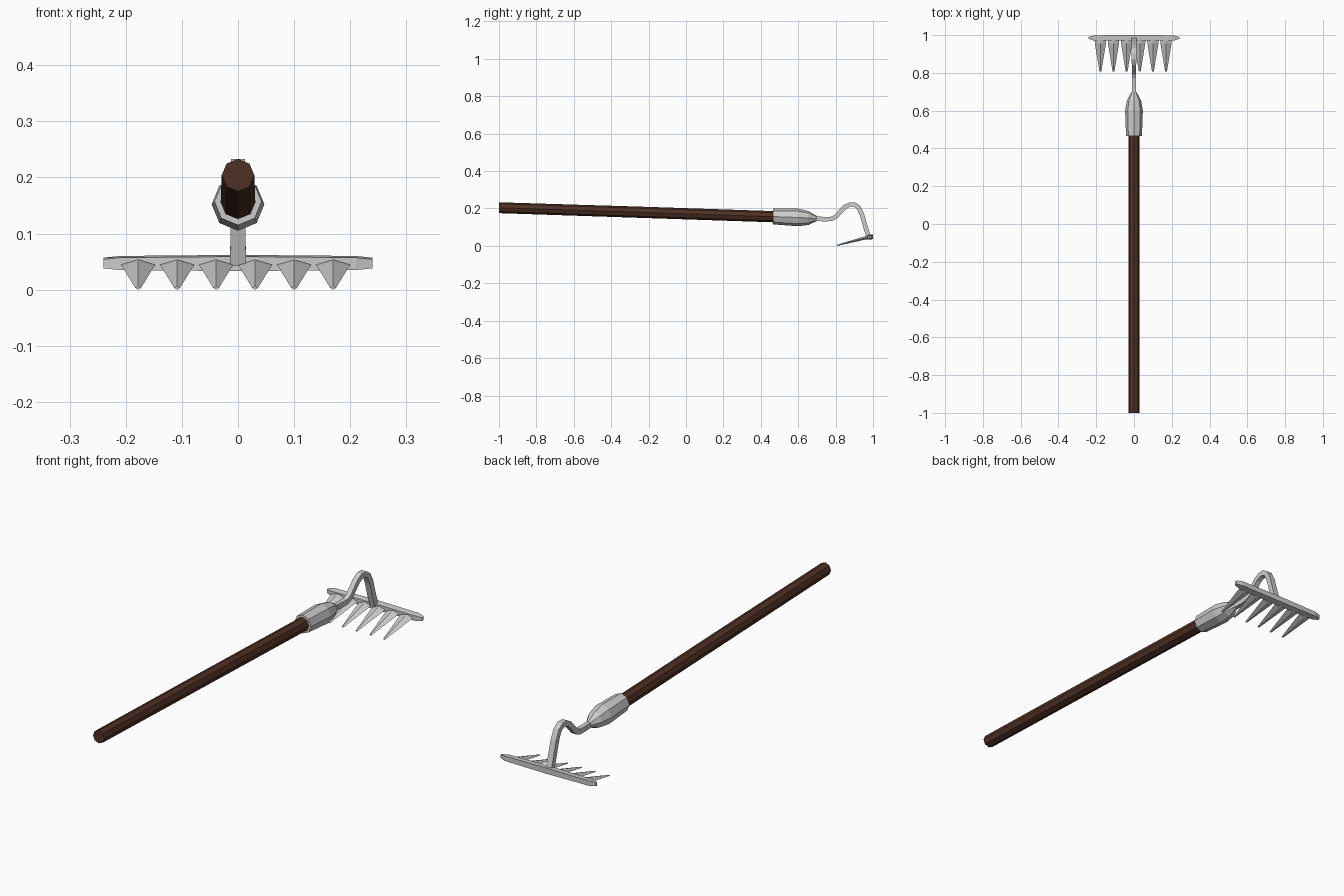
import bpy, bmesh, math
from mathutils import Vector

cube = bpy.data.objects.get("Cube")
if cube:
    bpy.data.objects.remove(cube, do_unlink=True)


def loft(name, rings, material=None):
    """Skin a list of equal-length point rings and cap both ends."""
    bm = bmesh.new()
    loops = [[bm.verts.new(p) for p in ring] for ring in rings]
    n = len(loops[0])
    for a, b in zip(loops, loops[1:]):
        for i in range(n):
            j = (i + 1) % n
            bm.faces.new((a[i], a[j], b[j], b[i]))
    bm.faces.new(loops[0])
    bm.faces.new(loops[-1])
    bmesh.ops.recalc_face_normals(bm, faces=bm.faces)
    mesh = bpy.data.meshes.new(name)
    bm.to_mesh(mesh)
    bm.free()
    obj = bpy.data.objects.new(name, mesh)
    bpy.context.collection.objects.link(obj)
    if material:
        mesh.materials.append(material)
    return obj


def octagon(y, z, r):
    angles = [i * math.tau / 8 for i in range(8)]
    return [(r * math.cos(a), y, z + r * math.sin(a)) for a in angles]


def paint(name, colour):
    mat = bpy.data.materials.new(name)
    mat.use_nodes = True
    mat.diffuse_color = colour
    mat.node_tree.nodes["Principled BSDF"].inputs["Base Color"].default_value = colour
    return mat


wood = paint("dark_wood", (0.08, 0.03, 0.018, 1))

# Wooden handle, sloping gently down into the socket
loft("handle", [octagon(-1, 0.204, 0.029), octagon(-0.25, 0.18, 0.030),
                octagon(0.5, 0.155, 0.030)], wood)

# Faceted socket: an open collar that swells, then narrows to the neck
socket = [(0.52, 0.156, 0.031), (0.465, 0.157, 0.031), (0.465, 0.157, 0.042),
          (0.60, 0.152, 0.047), (0.655, 0.149, 0.037), (0.70, 0.146, 0.013)]
loft("socket", [octagon(*station) for station in socket])

# Bent square neck: y, z along its centre line
path = [Vector((0, y, z)) for y, z in (
    (0.685, 0.146), (0.74, 0.143), (0.775, 0.144), (0.80, 0.155),
    (0.825, 0.182), (0.85, 0.208), (0.875, 0.221), (0.90, 0.221),
    (0.922, 0.207), (0.94, 0.17), (0.96, 0.10), (0.977, 0.047))]
rings = []
for i, p in enumerate(path):
    tangent = path[min(i + 1, len(path) - 1)] - path[max(i - 1, 0)]
    normal = Vector((0, -tangent.z, tangent.y)).normalized() * 0.012
    side = Vector((0.010 + 0.004 * i / (len(path) - 1), 0, 0))
    rings.append([p + side + normal, p - side + normal,
                  p - side - normal, p + side - normal])
loft("neck", rings)

# Head bar with tapered ends: x, half depth, half height
half = [(0.24, 0.005, 0.008), (0.21, 0.014, 0.011)]
stations = [(-x, d, h) for x, d, h in half] + [(0, 0.015, 0.013)] + half[::-1]
loft("head_bar", [[(x, 0.985 - d, 0.046 - h), (x, 0.985 + d, 0.049 - h),
                   (x, 0.985 + d, 0.049 + h), (x, 0.985 - d, 0.046 + h)]
                  for x, d, h in stations])


# Six ridged tines pointing back towards the handle
def diamond(x, y, z, w, h):
    return [(x + w, y, z), (x, y, z + h), (x - w, y, z), (x, y, z - h)]


for i in range(6):
    x = -0.178 + 0.0695 * i
    loft(f"tine_{i + 1}", [diamond(x, 0.98, 0.046, 0.031, 0.009),
                           diamond(x, 0.955, 0.042, 0.029, 0.009),
                           diamond(x, 0.808, 0.003, 0.005, 0.003)])
